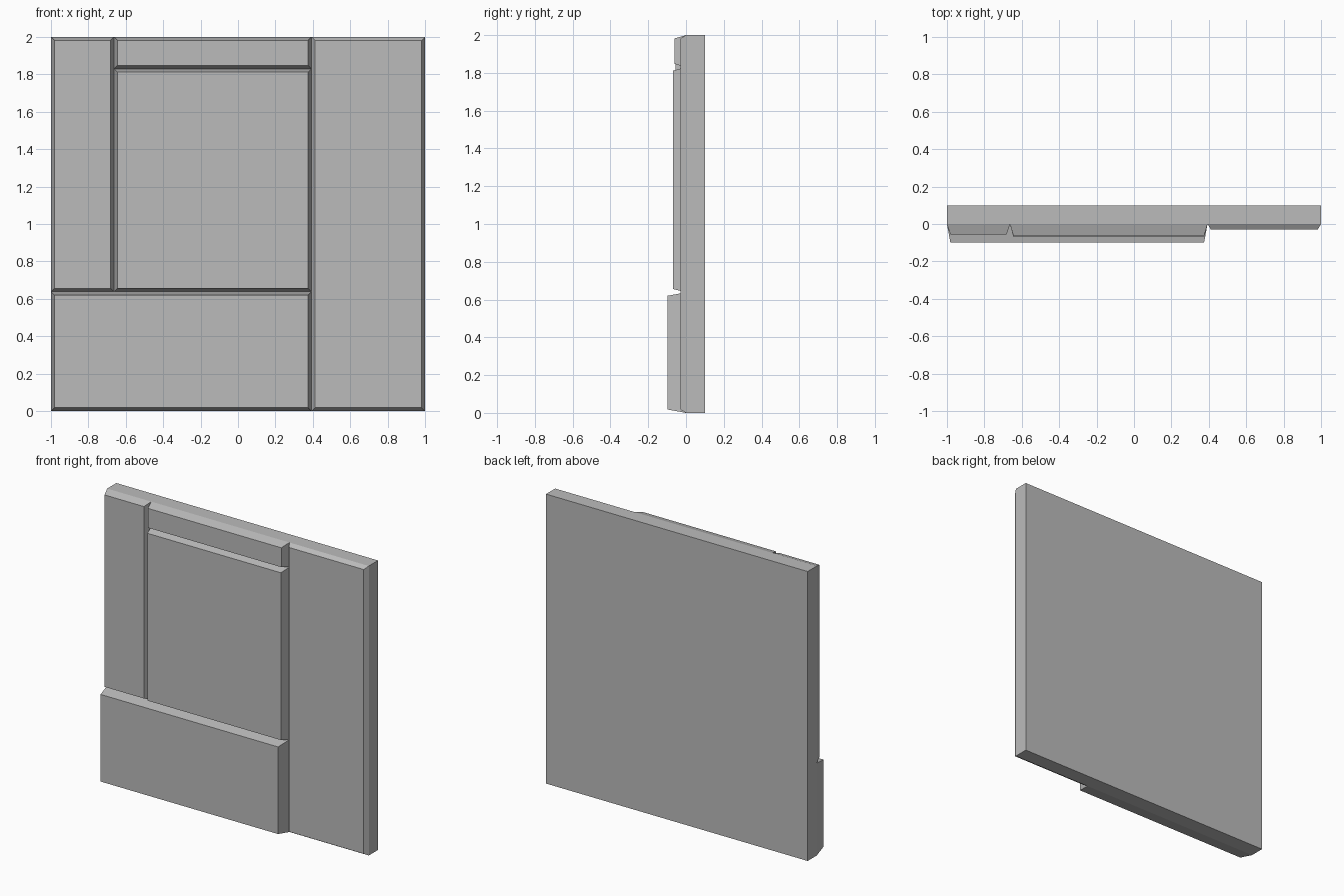
import bpy
import bmesh

cube = bpy.data.objects.get("Cube")
if cube:
    bpy.data.objects.remove(cube, do_unlink=True)

GREY = (0.5, 0.5, 0.5, 1.0)
stone = bpy.data.materials.new("stone_grey")
stone.use_nodes = True
stone.diffuse_color = GREY
stone.node_tree.nodes["Principled BSDF"].inputs["Base Color"].default_value = GREY

CHAMFER = 0.018


def slab(name, x0, x1, z0, z1, back, front, inset=0.0):
    """Block whose front face is inset on every side, giving sloped edges."""
    bm = bmesh.new()
    bmesh.ops.create_cube(bm, size=1.0)
    for v in bm.verts:
        is_front = v.co.y < 0
        d = inset if is_front else 0.0
        v.co = (x0 + d if v.co.x < 0 else x1 - d,
                front if is_front else back,
                z0 + d if v.co.z < 0 else z1 - d)
    mesh = bpy.data.meshes.new(name)
    bm.to_mesh(mesh)
    bm.free()
    mesh.materials.append(stone)
    obj = bpy.data.objects.new(name, mesh)
    bpy.context.collection.objects.link(obj)
    return obj


# Flat backing plate
slab("backing_plate", -1, 1, 0, 2, 0.1, 0)

# Seams shared by neighbouring stones
LEFT_SEAM, RIGHT_SEAM = -0.663, 0.393
LOW_SEAM, HIGH_SEAM = 0.638, 1.83

# Raised stones: name, x range, z range, height above the plate
stones = [
    ("bottom_stone", -1, RIGHT_SEAM, 0, LOW_SEAM, 0.098),
    ("left_stone", -1, LEFT_SEAM, LOW_SEAM, 2, 0.055),
    ("centre_stone", LEFT_SEAM, RIGHT_SEAM, LOW_SEAM, HIGH_SEAM, 0.068),
    ("top_stone", LEFT_SEAM, RIGHT_SEAM, HIGH_SEAM, 2, 0.062),
    ("right_stone", RIGHT_SEAM, 1, 0, 2, 0.03),
]
for name, x0, x1, z0, z1, height in stones:
    slab(name, x0, x1, z0, z1, 0, -height, CHAMFER)
